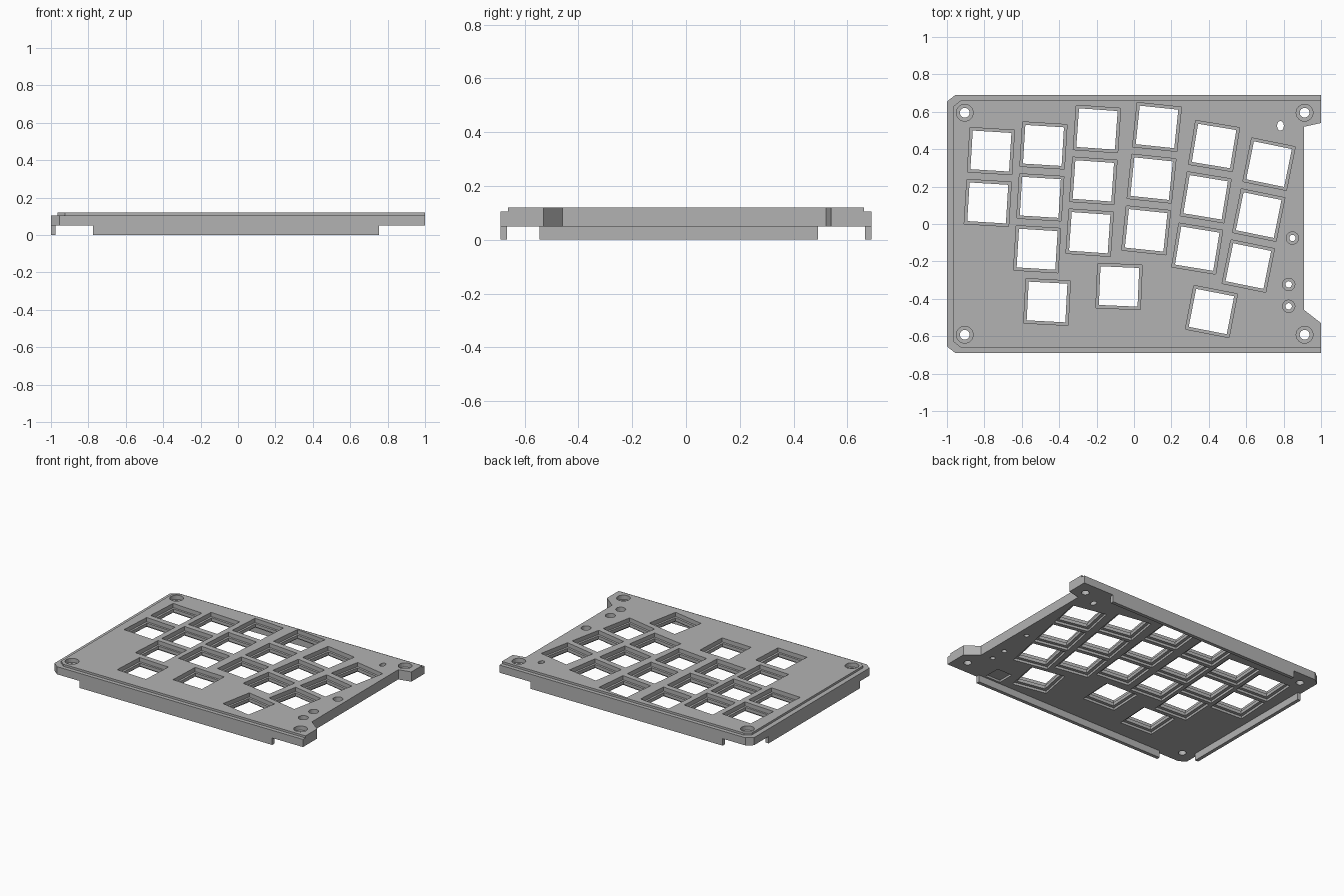
import bpy
import bmesh
import math

cube = bpy.data.objects.get("Cube")
if cube:
    bpy.data.objects.remove(cube, do_unlink=True)

grey = bpy.data.materials.new("mid_grey")
grey.use_nodes = True
grey.diffuse_color = (0.45, 0.45, 0.45, 1)
grey.node_tree.nodes["Principled BSDF"].inputs["Base Color"].default_value = (0.45, 0.45, 0.45, 1)

BASE, RIM, TOP = 0.05, 0.105, 0.12
WALL = 0.025


def prisms(name, outlines, low, high):
    """One object made of separate upright prisms, one for each outline."""
    bm = bmesh.new()
    for outline in outlines:
        face = bm.faces.new([bm.verts.new((x, y, low)) for x, y in outline])
        grown = bmesh.ops.extrude_face_region(bm, geom=[face])["geom"]
        for v in grown:
            if isinstance(v, bmesh.types.BMVert):
                v.co.z = high
    bmesh.ops.recalc_face_normals(bm, faces=bm.faces)
    mesh = bpy.data.meshes.new(name)
    bm.to_mesh(mesh)
    bm.free()
    mesh.materials.append(grey)
    obj = bpy.data.objects.new(name, mesh)
    bpy.context.collection.objects.link(obj)
    return obj


def square(x, y, angle, size):
    r = size / math.sqrt(2)
    return [(x + r * math.cos(angle + math.pi * (k + 0.5) / 2),
             y + r * math.sin(angle + math.pi * (k + 0.5) / 2)) for k in range(4)]


def ellipse(x, y, rx, ry, sides=24):
    return [(x + rx * math.cos(math.tau * k / sides),
             y + ry * math.sin(math.tau * k / sides)) for k in range(sides)]


def rectangle(x0, x1, y0, y1):
    return [(x0, y0), (x1, y0), (x1, y1), (x0, y1)]


def cut(target, outlines, low, high):
    cutter = prisms("cutter", outlines, low, high)
    cutter.hide_render = True
    mod = target.modifiers.new("cut", "BOOLEAN")
    mod.operation = "DIFFERENCE"
    mod.solver = "EXACT"
    mod.object = cutter
    bpy.context.view_layer.objects.active = target
    bpy.ops.object.modifier_apply(modifier=mod.name)
    bpy.data.objects.remove(cutter, do_unlink=True)


# Key columns: top key x, y, tilt in degrees, number of keys
columns = [(-0.765, 0.39, -3.5, 2), (-0.484, 0.42, -3.5, 3), (-0.198, 0.508, -4, 3),
           (0.123, 0.519, -6, 3), (0.428, 0.417, -9.3, 3), (0.722, 0.32, -11.5, 3),
           (-0.465, -0.417, -3, 1), (-0.08, -0.334, -2.5, 1), (0.414, -0.468, -11, 1)]
keys = []
for x, y, tilt, count in columns:
    a = math.radians(tilt)
    for row in range(count):
        d = 0.278 * row
        keys.append((x + d * math.sin(a), y - d * math.cos(a), a))

# Plate with chamfered left corners and a notched right side
plate = prisms("switch_plate", [[
    (-0.955, -0.69), (1, -0.69), (1, -0.53), (0.91, -0.46), (0.91, 0.52),
    (1, 0.54), (1, 0.69), (-0.955, 0.69), (-1, 0.655), (-1, -0.655)]], BASE, TOP)

# Lowered rim on three sides
cut(plate, [[(1.1, 0.662), (-0.925, 0.662), (-0.965, 0.63), (-0.965, -0.63),
             (-0.925, -0.662), (1.1, -0.662), (1.1, -0.8), (-1.1, -0.8),
             (-1.1, 0.8), (1.1, 0.8)]], RIM, 0.2)

# Key openings: wide recess above and below a thin ledge
cut(plate, [square(*k, 0.238) for k in keys], 0.09, 0.2)
cut(plate, [square(*k, 0.25) for k in keys], 0, 0.067)
cut(plate, [square(*k, 0.207) for k in keys], 0, 0.2)

# Screw holes with sunken heads, and a small oval opening
corners = [(x, y) for x in (-0.905, 0.912) for y in (-0.592, 0.595)]
small = [(0.847, -0.075), (0.827, -0.323), (0.827, -0.44)]
cut(plate, [ellipse(x, y, 0.045, 0.045) for x, y in corners]
    + [ellipse(x, y, 0.033, 0.033) for x, y in small], 0.09, 0.2)
cut(plate, [ellipse(x, y, 0.026, 0.026) for x, y in corners]
    + [ellipse(x, y, 0.017, 0.017) for x, y in small]
    + [ellipse(0.783, 0.525, 0.018, 0.026)], 0, 0.2)

# Shallow pocket under the front right area
cut(plate, [square(0.65, -0.59, 0, 0.12)], 0, 0.065)

# Rails under the edges
prisms("front_rail", [rectangle(-0.775, 0.755, -0.69, WALL - 0.69)], 0, BASE)
prisms("back_rail", [rectangle(-0.775, 0.755, 0.69 - WALL, 0.69)], 0, BASE)
prisms("side_rail", [rectangle(-1, WALL - 1, -0.545, 0.49)], 0, BASE)
